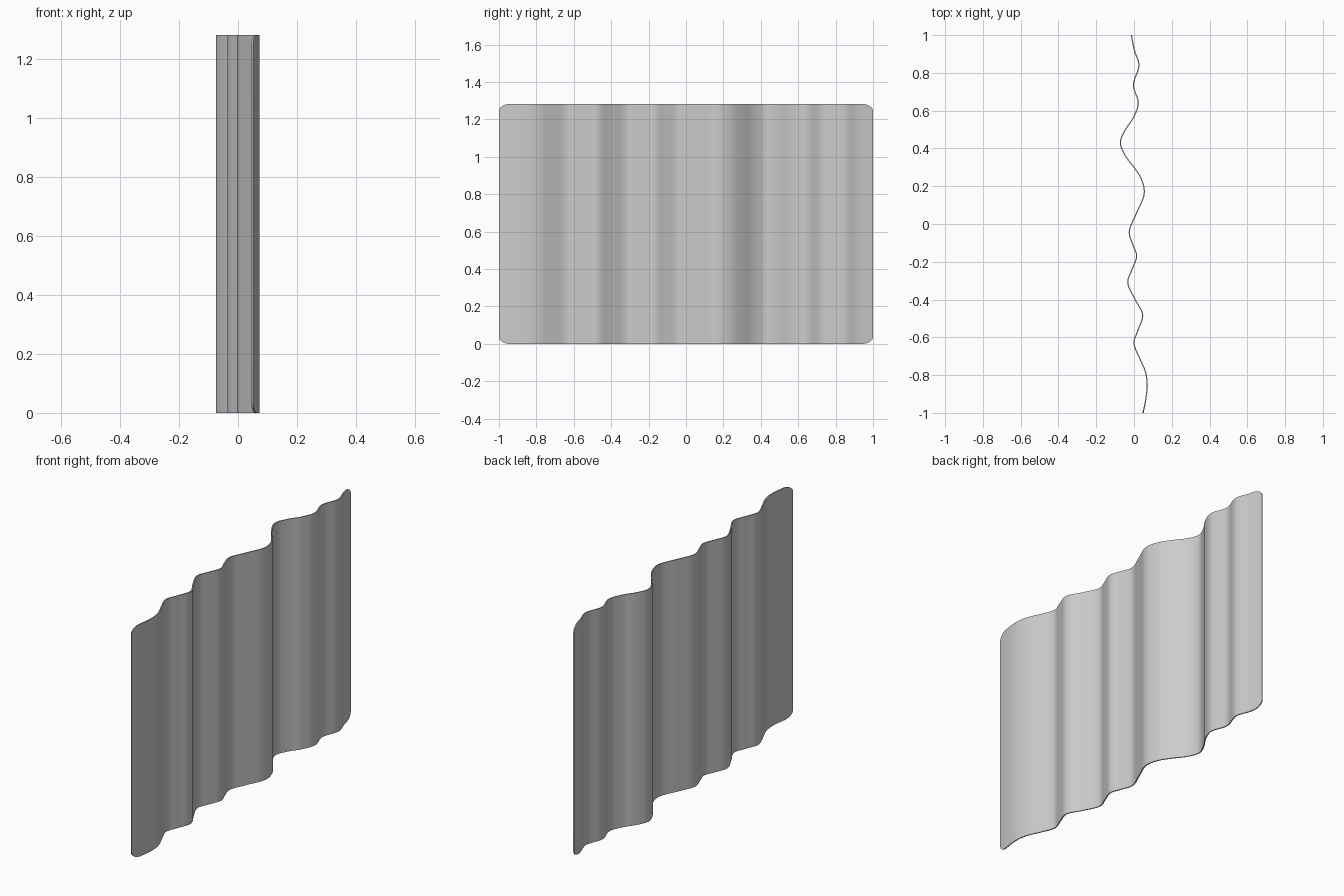
import bpy, bmesh, math

if "Cube" in bpy.data.objects:
    bpy.data.objects.remove(bpy.data.objects["Cube"])

# Wave of the sheet seen from above: (y, x)
WAVE = [(-1.0, .048), (-.93, .062), (-.85, .070), (-.78, .060), (-.72, .034), (-.63, .0),
        (-.56, .022), (-.48, .046), (-.40, .006), (-.31, -.033), (-.24, -.010),
        (-.17, .014), (-.11, -.006), (-.04, -.025), (.05, .010), (.16, .054), (.24, .038),
        (.30, .0), (.36, -.045), (.43, -.072), (.50, -.045), (.56, -.005), (.64, .023),
        (.735, -.003), (.84, .026), (.92, .002), (1.0, -.014)]
H, RY, RZ, THICK = 1.283, .06, .04, .006


def slope(i):
    a, b = WAVE[max(i - 1, 0)], WAVE[min(i + 1, len(WAVE) - 1)]
    return (b[1] - a[1]) / (b[0] - a[0])


def wave_x(y):
    i = max(k for k in range(len(WAVE) - 1) if WAVE[k][0] <= y or k == 0)
    (y0, x0), (y1, x1) = WAVE[i], WAVE[i + 1]
    d = y1 - y0
    t = (y - y0) / d
    return ((2*t**3 - 3*t*t + 1) * x0 + (t**3 - 2*t*t + t) * d * slope(i)
            + (3*t*t - 2*t**3) * x1 + (t**3 - t*t) * d * slope(i + 1))


# Column positions, finer in the rounded corners
corner = [1 - RY * (1 - math.cos(a * math.pi / 16)) for a in range(9)]
inner = 1 - RY
ys = [-c for c in corner] + [-inner + 2 * inner * k / 160 for k in range(1, 160)] + corner[::-1]

# Wavy sheet with rounded corners
bm = bmesh.new()
rows = 8
cols = []
for y in ys:
    u = max(0, (abs(y) - inner) / RY)
    inset = RZ * (1 - math.sqrt(max(0, 1 - u * u)))
    cols.append([bm.verts.new((wave_x(y), y, inset + (H - 2 * inset) * r / rows))
                 for r in range(rows + 1)])
for a, b in zip(cols, cols[1:]):
    for r in range(rows):
        bm.faces.new((a[r], b[r], b[r + 1], a[r + 1]))
mesh = bpy.data.meshes.new("wavy_sheet")
bm.to_mesh(mesh)
bm.free()
sheet = bpy.data.objects.new("wavy_sheet", mesh)
bpy.context.collection.objects.link(sheet)

# Thin solid thickness and smooth shading
solid = sheet.modifiers.new("thickness", 'SOLIDIFY')
solid.thickness = THICK
solid.offset = 0
bpy.context.view_layer.objects.active = sheet
sheet.select_set(True)
bpy.ops.object.modifier_apply(modifier="thickness")
bpy.ops.object.shade_smooth_by_angle(angle=math.radians(40))
